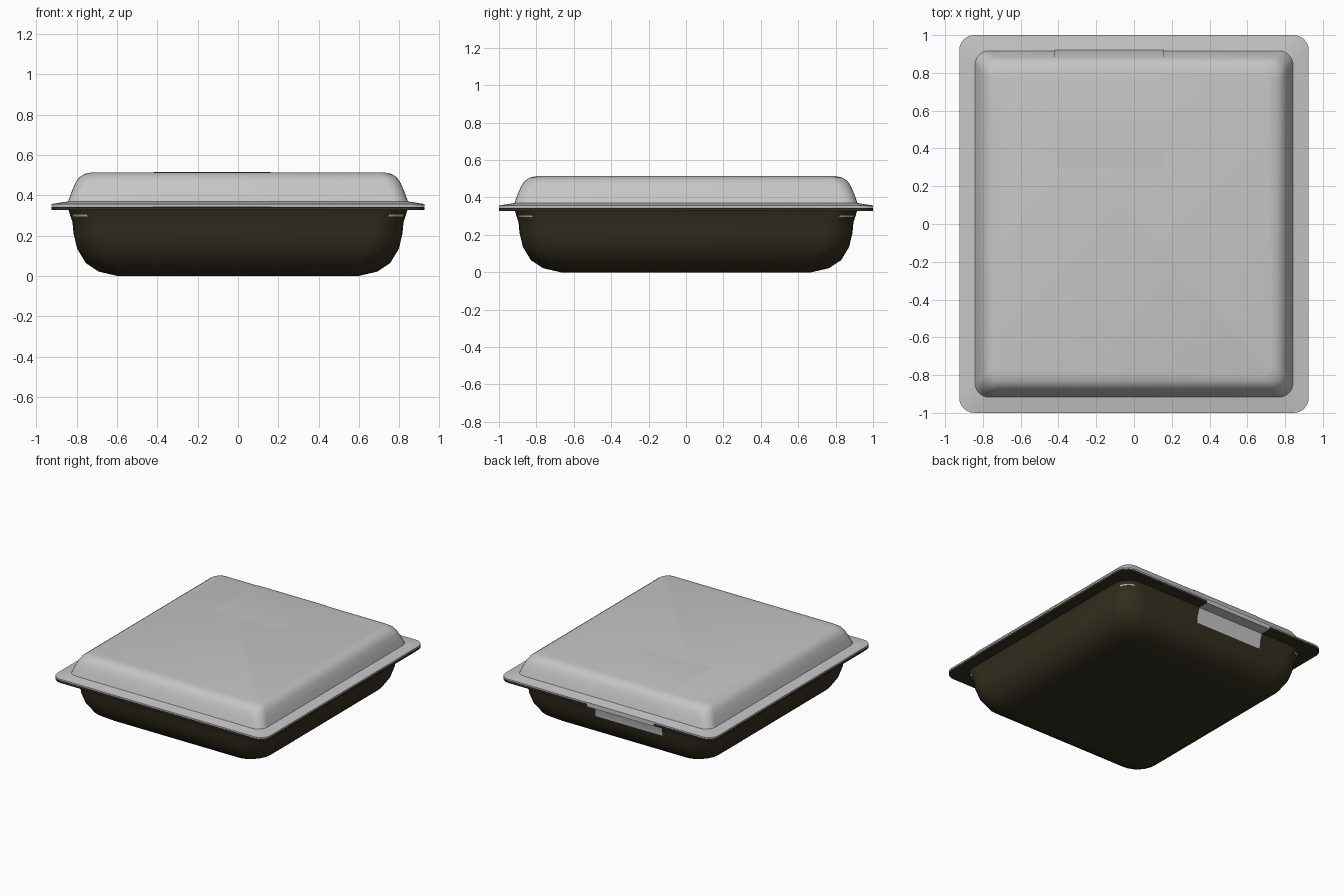
import bpy, bmesh, math

if "Cube" in bpy.data.objects:
    bpy.data.objects.remove(bpy.data.objects["Cube"])


def material(name, rgb):
    m = bpy.data.materials.new(name)
    m.diffuse_color = (*rgb, 1)
    m.use_nodes = True
    m.node_tree.nodes["Principled BSDF"].inputs["Base Color"].default_value = m.diffuse_color
    return m


GREY = material("pale grey plastic", (0.56, 0.56, 0.56))
BROWN = material("dark brown plastic", (0.034, 0.028, 0.014))
DY = 0.075  # the box is this much longer (per side) in y than in x


def ring(bm, hx, z, r, n=7):
    """Rounded-rectangle ring of vertices."""
    hy = hx + DY
    verts = []
    for k, (sx, sy) in enumerate([(1, 1), (-1, 1), (-1, -1), (1, -1)]):
        for i in range(n):
            a = math.pi / 2 * (k + i / (n - 1))
            verts.append(bm.verts.new((sx * (hx - r) + r * math.cos(a),
                                       sy * (hy - r) + r * math.sin(a), z)))
    return verts


def finish(bm, name, mat, angle=35):
    bmesh.ops.recalc_face_normals(bm, faces=bm.faces)
    me = bpy.data.meshes.new(name)
    bm.to_mesh(me)
    bm.free()
    ob = bpy.data.objects.new(name, me)
    bpy.context.collection.objects.link(ob)
    me.materials.append(mat)
    bpy.ops.object.select_all(action='DESELECT')
    ob.select_set(True)
    bpy.context.view_layer.objects.active = ob
    bpy.ops.object.shade_smooth_by_angle(angle=math.radians(angle))
    return ob


def loft(name, profile, mat):
    """Skin rounded-rectangle rings (half width, height, corner radius), capped at both ends."""
    bm = bmesh.new()
    rings = [ring(bm, *p) for p in profile]
    for a, b in zip(rings, rings[1:]):
        n = len(a)
        for i in range(n):
            j = (i + 1) % n
            bm.faces.new((a[i], a[j], b[j], b[i]))
    bm.faces.new(rings[0])
    bm.faces.new(rings[-1])
    return finish(bm, name, mat)


# Tray: rounded bowl, flange, then the inner wall and inner floor
loft("tray", [
    (0.595, 0.0, 0.13), (0.69, 0.022, 0.15), (0.755, 0.065, 0.16),
    (0.797, 0.135, 0.16), (0.815, 0.21, 0.15), (0.82, 0.265, 0.145),
    (0.84, 0.328, 0.13), (0.925, 0.328, 0.08), (0.925, 0.343, 0.08),
    (0.825, 0.343, 0.12), (0.80, 0.21, 0.14), (0.74, 0.08, 0.15),
    (0.595, 0.015, 0.12)], BROWN)

# Lid: sloped flange and a raised dome with a flat top
loft("lid", [
    (0.83, 0.345, 0.10), (0.925, 0.345, 0.08), (0.925, 0.357, 0.08),
    (0.842, 0.370, 0.075), (0.826, 0.415, 0.075), (0.806, 0.462, 0.075),
    (0.788, 0.488, 0.075), (0.762, 0.506, 0.07), (0.725, 0.514, 0.05)], GREY)

# Inner lip of the lid, whose corners just show through under the flange
loft("lid_inner_lip", [(0.821, 0.296, 0.10), (0.824, 0.304, 0.10)], GREY)

# Label: thin strip over the lid, around the back flange and down the tray
path = [(0.30, 0.516), (0.80, 0.516), (0.839, 0.508), (0.866, 0.490),
        (0.884, 0.463), (0.904, 0.416), (0.920, 0.372), (1.0, 0.359),
        (1.001, 0.325), (0.918, 0.323), (0.898, 0.265), (0.893, 0.21)]
bm = bmesh.new()
pairs = [[bm.verts.new((x, y, z)) for x in (-0.42, 0.16)] for y, z in path]
for (a, b), (c, d) in zip(pairs, pairs[1:]):
    bm.faces.new((a, b, d, c))
label = finish(bm, "label_strip", GREY)
